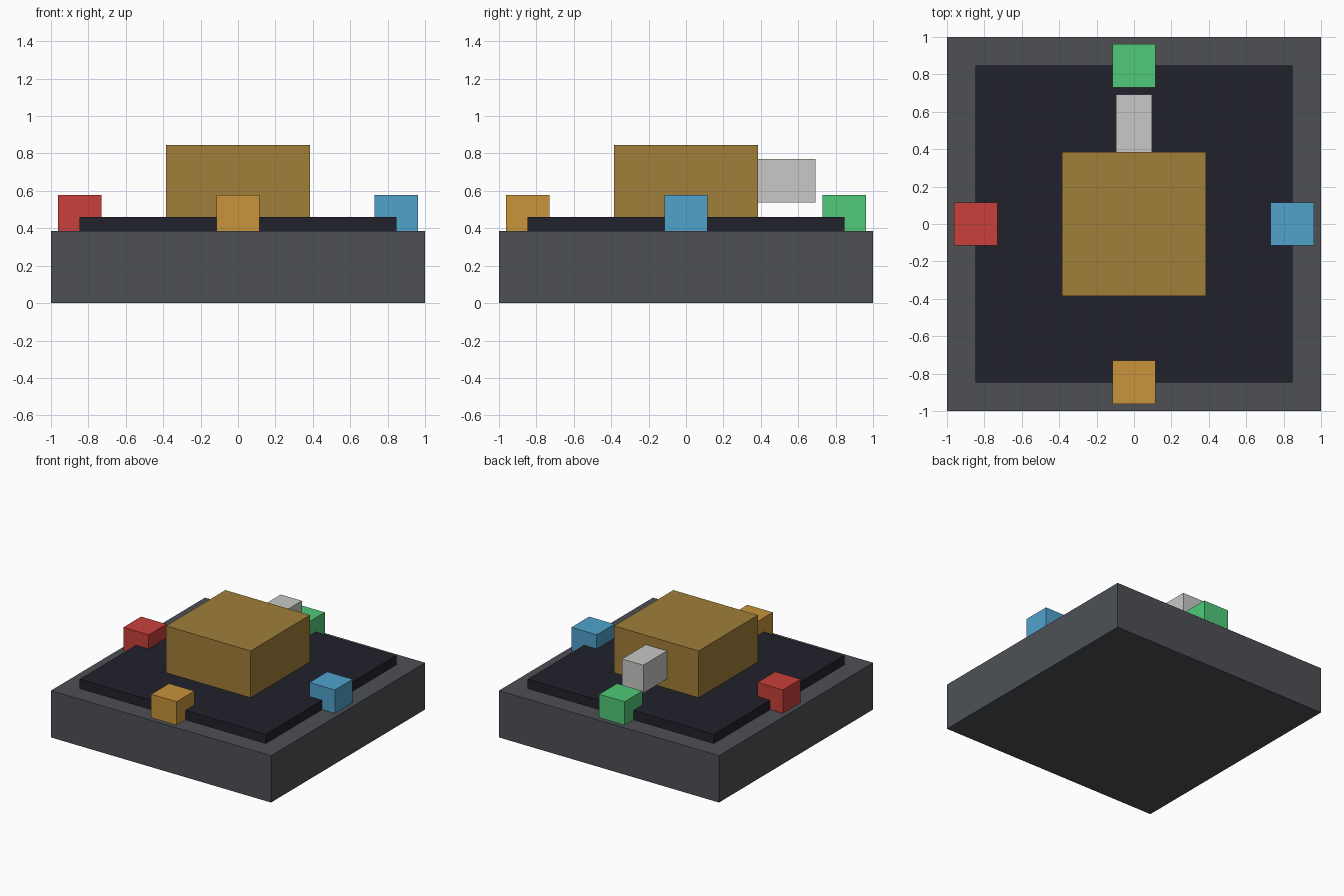
import bpy

if "Cube" in bpy.data.objects:
    bpy.data.objects.remove(bpy.data.objects["Cube"])


def material(name, rgb):
    """Flat material from 0-255 sRGB values, stored as linear."""
    def lin(c):
        c /= 255
        return c / 12.92 if c <= 0.04045 else ((c + 0.055) / 1.055) ** 2.4
    mat = bpy.data.materials.new(name)
    mat.diffuse_color = (*[lin(c) for c in rgb], 1)
    mat.use_nodes = True
    mat.node_tree.nodes["Principled BSDF"].inputs["Base Color"].default_value = mat.diffuse_color
    return mat


def box(name, lo, hi, mat):
    """Box between two corners, given in grid units."""
    loc = [(a + b) / 2 * U for a, b in zip(lo, hi)]
    bpy.ops.mesh.primitive_cube_add(size=1, location=loc)
    ob = bpy.context.object
    ob.name = name
    ob.scale = [(b - a) * U for a, b in zip(lo, hi)]
    bpy.ops.object.transform_apply(location=False, rotation=False, scale=True)
    ob.data.materials.append(mat)
    return ob


U = 1 / 13  # the base is 26 units wide

# Stacked body: base, panel, central knob
box("base", (-13, -13, 0), (13, 13, 5), material("slate grey", (77, 80, 85)))
box("panel", (-11, -11, 5), (11, 11, 6), material("dark navy", (33, 33, 44)))
box("knob", (-5, -5, 6), (5, 5, 11), material("brass", (160, 126, 57)))

# Pointer sticking out of the back of the knob
box("pointer", (-1.25, 5, 7), (1.25, 9, 10), material("light grey", (200, 200, 198)))

# One coloured marker in the middle of each panel edge
markers = {
    "front_marker": (0, -11, "orange", (200, 148, 60)),
    "back_marker": (0, 11, "green", (80, 202, 120)),
    "left_marker": (-11, 0, "red", (200, 64, 58)),
    "right_marker": (11, 0, "blue", (80, 162, 204)),
}
for name, (x, y, colour, rgb) in markers.items():
    box(name, (x - 1.5, y - 1.5, 5), (x + 1.5, y + 1.5, 7.5), material(colour, rgb))
